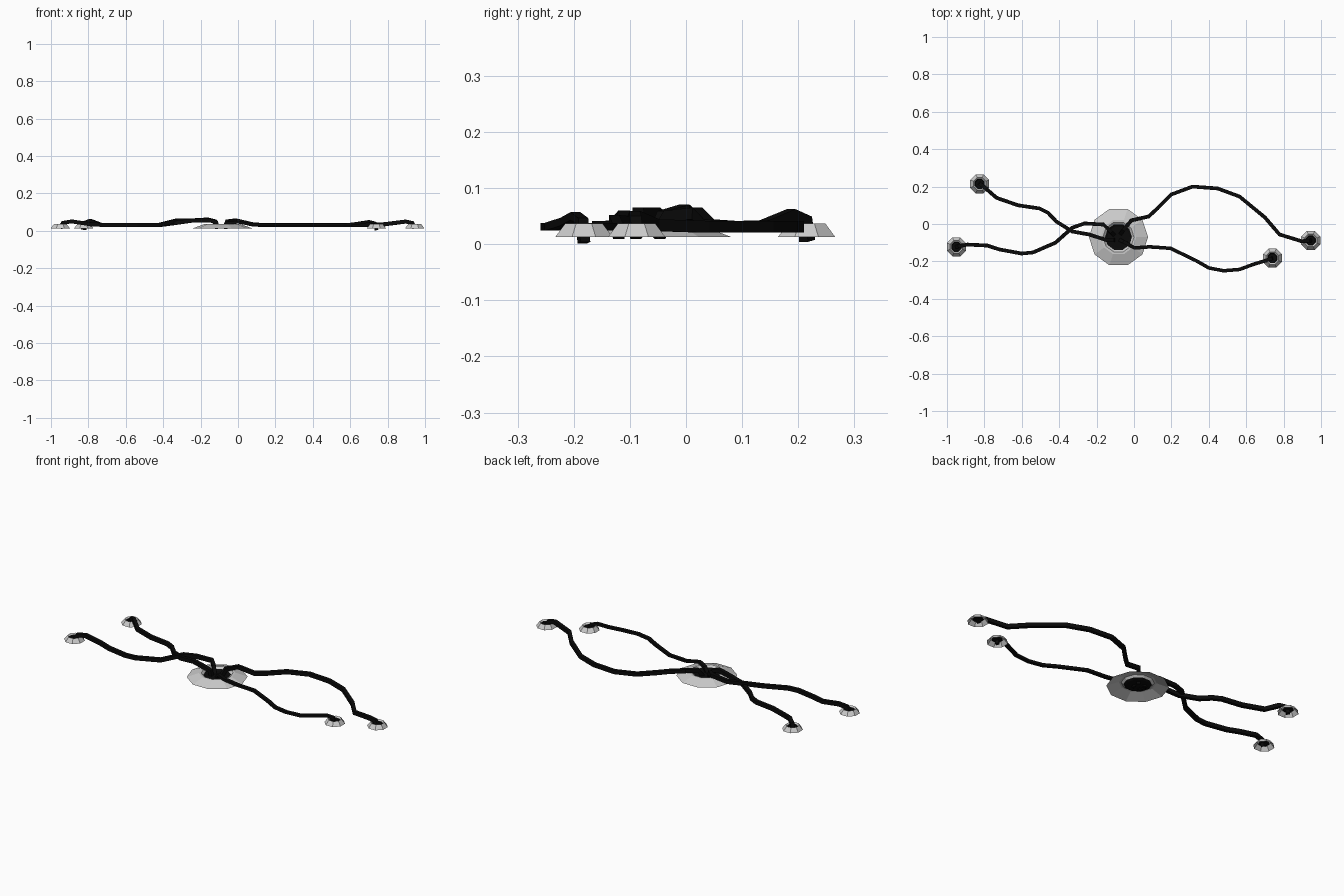
import bpy, bmesh, math
from mathutils import Vector

black = bpy.data.materials.new("black_rubber")
black.diffuse_color = (0.003, 0.003, 0.003, 1)


def finish(name, bm, mat=None):
    me = bpy.data.meshes.new(name)
    bm.to_mesh(me)
    bm.free()
    ob = bpy.data.objects.new(name, me)
    bpy.context.collection.objects.link(ob)
    if mat:
        me.materials.append(mat)
    return ob


def lathe(name, centre, profile, sides, turn=0.0, cap=False, mat=None):
    """Open shell from (radius, z) points, optionally closed by a flat cap."""
    bm = bmesh.new()
    rings = []
    for r, z in profile:
        rings.append([bm.verts.new((centre[0] + r * math.cos(turn + i * math.tau / sides),
                                    centre[1] + r * math.sin(turn + i * math.tau / sides), z))
                      for i in range(sides)])
    for a, b in zip(rings, rings[1:]):
        for i in range(sides):
            j = (i + 1) % sides
            bm.faces.new((a[i], a[j], b[j], b[i]))
    if cap:
        bm.faces.new(rings[-1])
    return finish(name, bm, mat)


def cable(name, pts, w, h):
    """Rectangular tube swept along a polyline, sides kept level."""
    P = [Vector(p) for p in pts]
    bm = bmesh.new()
    rings = []
    for i, p in enumerate(P):
        a, b = P[max(i - 1, 0)], P[min(i + 1, len(P) - 1)]
        d = (b - a).normalized()
        flat = Vector((b.x - a.x, b.y - a.y, 0))
        if flat.length < 1e-4:
            q = P[2] - P[0] if i == 0 else P[-1] - P[-3]
            flat = Vector((q.x, q.y, 0))
        side = Vector((-flat.y, flat.x, 0)).normalized()
        up = d.cross(side).normalized()
        rings.append([bm.verts.new(p + side * w / 2 * s + up * h / 2 * t)
                      for s, t in ((1, 1), (-1, 1), (-1, -1), (1, -1))])
    for a, b in zip(rings, rings[1:]):
        for i in range(4):
            j = (i + 1) % 4
            bm.faces.new((a[i], a[j], b[j], b[i]))
    bm.faces.new(rings[0])
    bm.faces.new(rings[-1][::-1])
    bmesh.ops.recalc_face_normals(bm, faces=bm.faces)
    return finish(name, bm, black)


# Central hub: dished grey flange with a black well
HUB = (-0.083, -0.07)
lathe("hub_flange", HUB, [(0.158, 0.013), (0.095, 0.036), (0.083, 0.036), (0.072, 0.026)], 10)
lathe("hub_well", HUB, [(0.072, 0.026), (0.06, 0.02)], 10, cap=True, mat=black)

# Small octagonal end cups
CUPS = [(-0.825, 0.215), (-0.95, -0.122), (0.945, -0.088), (0.74, -0.182)]
for n, c in enumerate(CUPS):
    t = math.pi / 8
    lathe(f"end_cup_{n + 1}", c, [(0.055, 0.013), (0.036, 0.037), (0.029, 0.03)], 8, t)
    lathe(f"end_cup_core_{n + 1}", c, [(0.029, 0.03), (0.024, 0.025)], 8, t, True, black)

# Cables, each from the hub outwards to its cup
cable("cable_back_left", [
    (-0.11, -0.085, 0.015), (-0.115, -0.085, 0.045), (-0.15, -0.085, 0.055), (-0.24, -0.056, 0.055),
    (-0.33, -0.04, 0.042), (-0.415, 0.013, 0.031), (-0.46, 0.06, 0.031),
    (-0.505, 0.083, 0.031), (-0.62, 0.1, 0.031), (-0.735, 0.14, 0.032),
    (-0.79, 0.188, 0.052), (-0.82, 0.212, 0.042), (-0.825, 0.216, 0.006)], 0.02, 0.021)
cable("cable_front_left", [
    (-0.11, -0.055, 0.015), (-0.125, -0.04, 0.05), (-0.163, -0.003, 0.06), (-0.265, 0.003, 0.054),
    (-0.33, -0.02, 0.054), (-0.42, -0.1, 0.031), (-0.54, -0.152, 0.031),
    (-0.6, -0.158, 0.031), (-0.72, -0.136, 0.031), (-0.785, -0.115, 0.034),
    (-0.89, -0.11, 0.05), (-0.935, -0.118, 0.042), (-0.95, -0.122, 0.014)], 0.02, 0.021)
cable("cable_back_right", [
    (-0.07, -0.05, 0.015), (-0.055, -0.03, 0.05), (-0.013, 0.02, 0.055), (0.078, 0.04, 0.034),
    (0.125, 0.083, 0.031), (0.2, 0.158, 0.031), (0.313, 0.2, 0.031), (0.447, 0.19, 0.031),
    (0.564, 0.147, 0.031), (0.7, 0.035, 0.031), (0.778, -0.056, 0.034),
    (0.896, -0.092, 0.049), (0.932, -0.09, 0.042), (0.945, -0.088, 0.014)], 0.02, 0.021)
cable("cable_front_right", [
    (-0.075, -0.085, 0.015), (-0.055, -0.095, 0.042), (0.003, -0.128, 0.045), (0.083, -0.122, 0.031),
    (0.195, -0.13, 0.031), (0.33, -0.195, 0.031), (0.4, -0.235, 0.031),
    (0.479, -0.25, 0.031), (0.564, -0.243, 0.031), (0.64, -0.215, 0.04), (0.70, -0.197, 0.05),
    (0.733, -0.185, 0.042), (0.74, -0.182, 0.003)], 0.019, 0.014)
